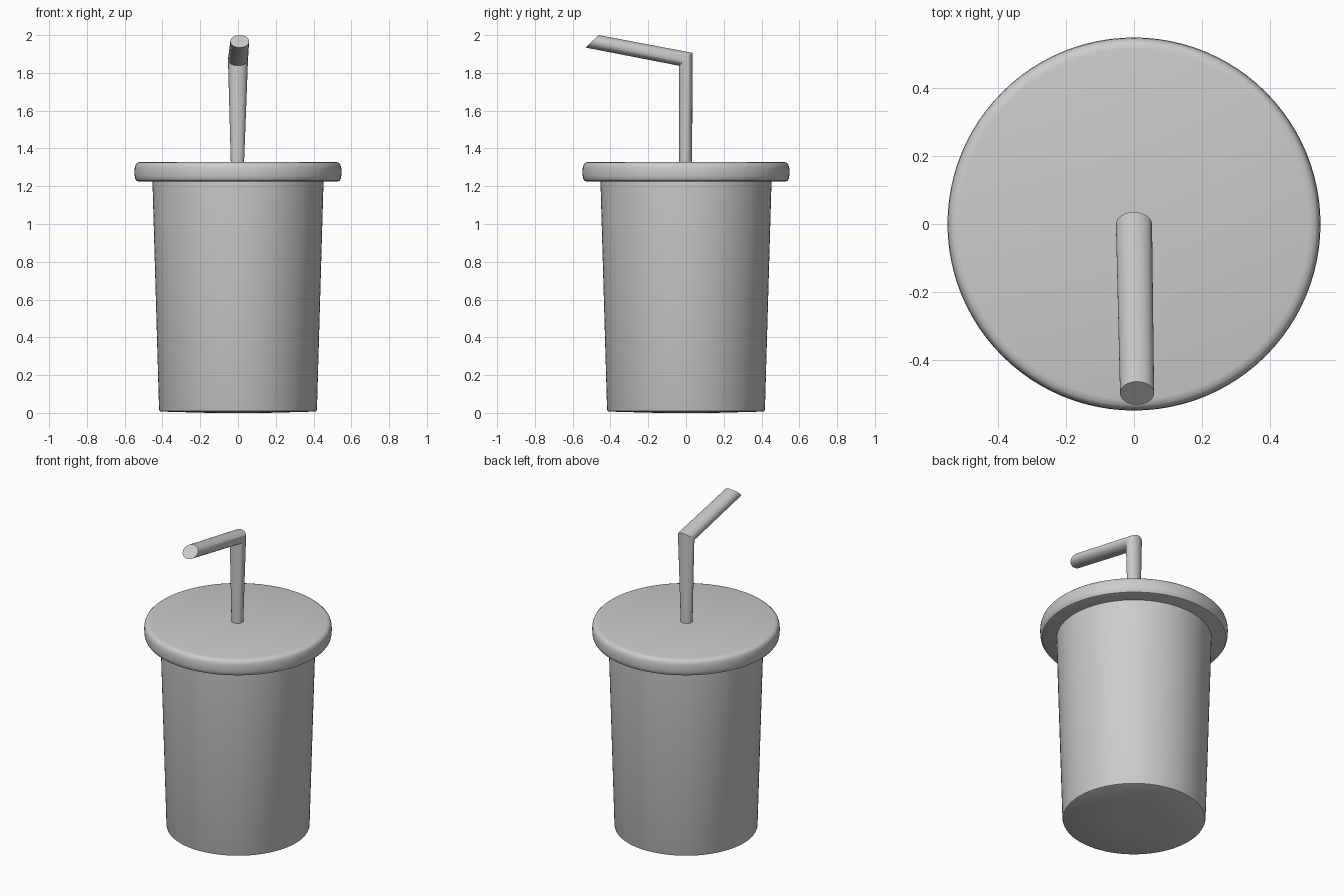
import bpy, bmesh
from math import sin, cos, tau, radians

if "Cube" in bpy.data.objects:
    bpy.data.objects.remove(bpy.data.objects["Cube"])


def loft(name, rings, cap_start=True, cap_end=True):
    """Bridge equal-length rings of points into one smooth-shaded object."""
    bm = bmesh.new()
    loops = [[bm.verts.new(p) for p in ring] for ring in rings]
    n = len(loops[0])
    for a, b in zip(loops, loops[1:]):
        for i in range(n):
            j = (i + 1) % n
            bm.faces.new((a[i], a[j], b[j], b[i]))
    if cap_start:
        bm.faces.new(loops[0][::-1])
    if cap_end:
        bm.faces.new(loops[-1])
    bmesh.ops.recalc_face_normals(bm, faces=bm.faces)
    mesh = bpy.data.meshes.new(name)
    bm.to_mesh(mesh)
    bm.free()
    obj = bpy.data.objects.new(name, mesh)
    bpy.context.collection.objects.link(obj)
    bpy.ops.object.select_all(action='DESELECT')
    obj.select_set(True)
    bpy.context.view_layer.objects.active = obj
    bpy.ops.object.shade_smooth_by_angle(angle=radians(35))
    return obj


def ring(center, rx, ry, tilt=0.0, n=64):
    """Ellipse around a centre; tilt raises z along local y."""
    cx, cy, cz = center
    return [(cx + rx * cos(tau * i / n),
             cy + ry * sin(tau * i / n),
             cz + tilt * sin(tau * i / n)) for i in range(n)]


def revolve(name, profile, **caps):
    return loft(name, [ring((0, 0, z), r, r, n=96) for r, z in profile], **caps)


# Tapered cup with a softened, very slightly domed base
revolve("cup", [(0.15, 0.0), (0.409, 0.007), (0.415, 0.010), (0.418, 0.018),
                (0.453, 1.23)], cap_end=False)

# Overhanging disc lid with rounded rim
revolve("lid", [(0.525, 1.225), (0.537, 1.229), (0.544, 1.239), (0.547, 1.255),
                (0.548, 1.280), (0.546, 1.302), (0.541, 1.316), (0.532, 1.325),
                (0.515, 1.329)])

# Bent straw: widening stem, mitred bend, slanted open-end cut
loft("straw", [ring((-0.003, -0.002, 1.32), 0.035, 0.034, n=32),
               ring((0.0, -0.001, 1.872), 0.053, 0.036, 0.034, n=32),
               ring((0.009, -0.497, 1.967), 0.050, 0.034, 0.033, n=32)])
